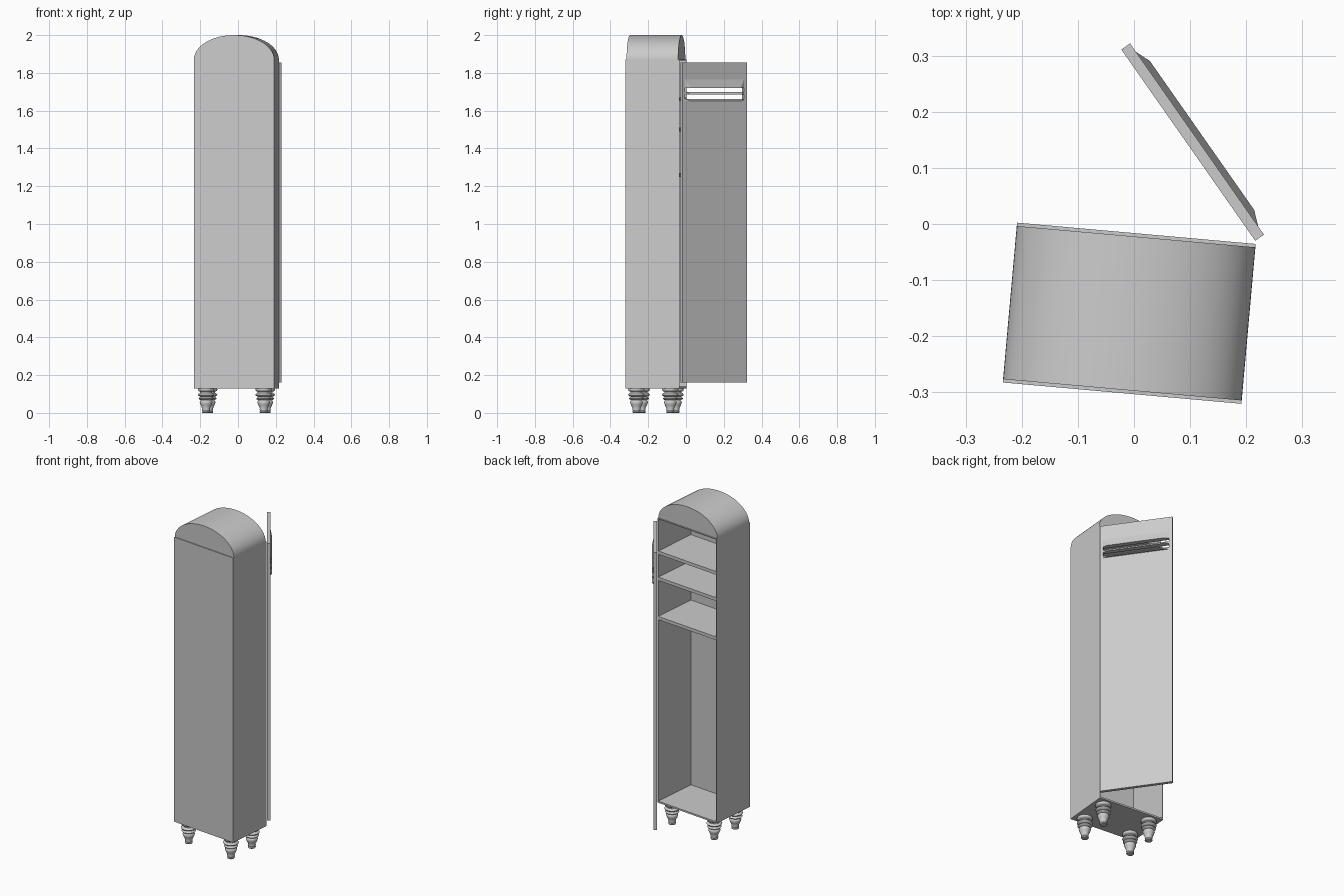
import bpy, math
from mathutils import Matrix

if "Cube" in bpy.data.objects:
    bpy.data.objects.remove(bpy.data.objects["Cube"])

# Local frames: cabinet turned slightly, door swung open from its rear edge
CAB = Matrix.Translation((-0.0085, -0.159, 0)) @ Matrix.Rotation(math.radians(-5.1), 4, 'Z')
DOOR = Matrix.Translation((0.1045, 0.146, 0)) @ Matrix.Rotation(math.radians(125), 4, 'Z')
W, D, T = 0.427, 0.286, 0.005
Z0, Z1 = 0.13, 1.87


def mesh(name, verts, faces, frame, smooth=None):
    me = bpy.data.meshes.new(name)
    me.from_pydata(verts, [], faces)
    me.transform(frame)
    ob = bpy.data.objects.new(name, me)
    bpy.context.collection.objects.link(ob)
    if smooth:
        bpy.ops.object.select_all(action='DESELECT')
        ob.select_set(True)
        bpy.context.view_layer.objects.active = ob
        bpy.ops.object.shade_smooth_by_angle(angle=math.radians(smooth))
    return ob


def box(name, x0, x1, y0, y1, z0, z1, frame):
    v = [(x, y, z) for x in (x0, x1) for y in (y0, y1) for z in (z0, z1)]
    f = [(0, 1, 3, 2), (4, 6, 7, 5), (0, 4, 5, 1), (2, 3, 7, 6), (0, 2, 6, 4), (1, 5, 7, 3)]
    return mesh(name, v, f, frame)


# Cabinet shell, open towards +y
hw, hd = W / 2, D / 2
box("side_left", -hw, -hw + T, -hd, hd, Z0, Z1, CAB)
box("side_right", hw - T, hw, -hd, hd, Z0, Z1, CAB)
box("closed_panel", -hw + T, hw - T, -hd, -hd + T, Z0, Z1, CAB)
box("floor", -hw + T, hw - T, -hd + T, hd, Z0, Z0 + 0.01, CAB)
box("ceiling", -hw + T, hw - T, -hd + T, hd, Z1 - T, Z1, CAB)

# Shelves
for i, z in enumerate((1.67, 1.51, 1.27)):
    box(f"shelf_{i + 1}", -hw + T, hw - T, -hd + T, hd, z - 0.02, z, CAB)

# Arched top, slightly inset front and back
N, cd = 40, hd - 0.006
arc = [(-hw * math.cos(math.pi * i / N), Z1 + 0.13 * math.sin(math.pi * i / N)) for i in range(N + 1)]
n = N + 1
verts = [(x, -cd, z) for x, z in arc] + [(x, cd, z) for x, z in arc]
faces = [(i, i + n, (i + 1) % n + n, (i + 1) % n) for i in range(n)]
faces += [tuple(range(n)), tuple(reversed(range(n, 2 * n)))]
mesh("arched_top", verts, faces, CAB, 30)

# Turned feet
profile = [(0.0, 0.0), (0.019, 0.0), (0.022, 0.005), (0.019, 0.011), (0.022, 0.017), (0.020, 0.023),
           (0.029, 0.042), (0.034, 0.056), (0.031, 0.064), (0.026, 0.067), (0.036, 0.071),
           (0.040, 0.076), (0.036, 0.081), (0.029, 0.085), (0.040, 0.090), (0.044, 0.096),
           (0.040, 0.102), (0.032, 0.106), (0.032, 0.112), (0.041, 0.116), (0.044, 0.122),
           (0.042, 0.130), (0.0, 0.130)]


def foot(name, x, y, S=24):
    v = [(r * math.cos(2 * math.pi * k / S), r * math.sin(2 * math.pi * k / S), z)
         for r, z in profile[1:-1] for k in range(S)]
    R = len(profile) - 2
    f = [(j * S + k, j * S + (k + 1) % S, (j + 1) * S + (k + 1) % S, (j + 1) * S + k)
         for j in range(R - 1) for k in range(S)]
    f += [tuple(reversed(range(S))), tuple(range((R - 1) * S, R * S))]
    mesh(name, v, f, CAB @ Matrix.Translation((x, y, 0)), 50)


for side, x in (("left", -0.153), ("right", 0.153)):
    for end, y in (("front", -0.09), ("rear", 0.09)):
        foot(f"foot_{end}_{side}", x, y)

# Door leaf around a vent opening (outer face is local -y)
L, t = 0.208, 0.0095
box("door_lower_panel", -L, L, -t, t, 0.16, 1.655, DOOR)
box("door_upper_panel", -L, L, -t, t, 1.72, 1.855, DOOR)
box("door_stile_hinge", -L, -L + 0.018, -t, t, 1.655, 1.72, DOOR)
box("door_stile_free", L - 0.018, L, -t, t, 1.655, 1.72, DOOR)
box("vent_bar", -0.19, 0.19, -t, t, 1.685, 1.699, DOOR)

# Vent hoods: wedges with tapered ends
for i, (top, bot) in enumerate(((1.765, 1.72), (1.70, 1.685), (1.663, 1.65))):
    a, b, o = 0.19, 0.162, -t - 0.011
    v = [(-a, -t, top), (a, -t, top), (b, o, bot), (-b, o, bot), (-a, -t, bot), (a, -t, bot)]
    f = [(0, 3, 2, 1), (0, 4, 3), (1, 2, 5), (3, 4, 5, 2), (0, 1, 5, 4)]
    mesh(f"vent_hood_{i + 1}", v, f, DOOR)
